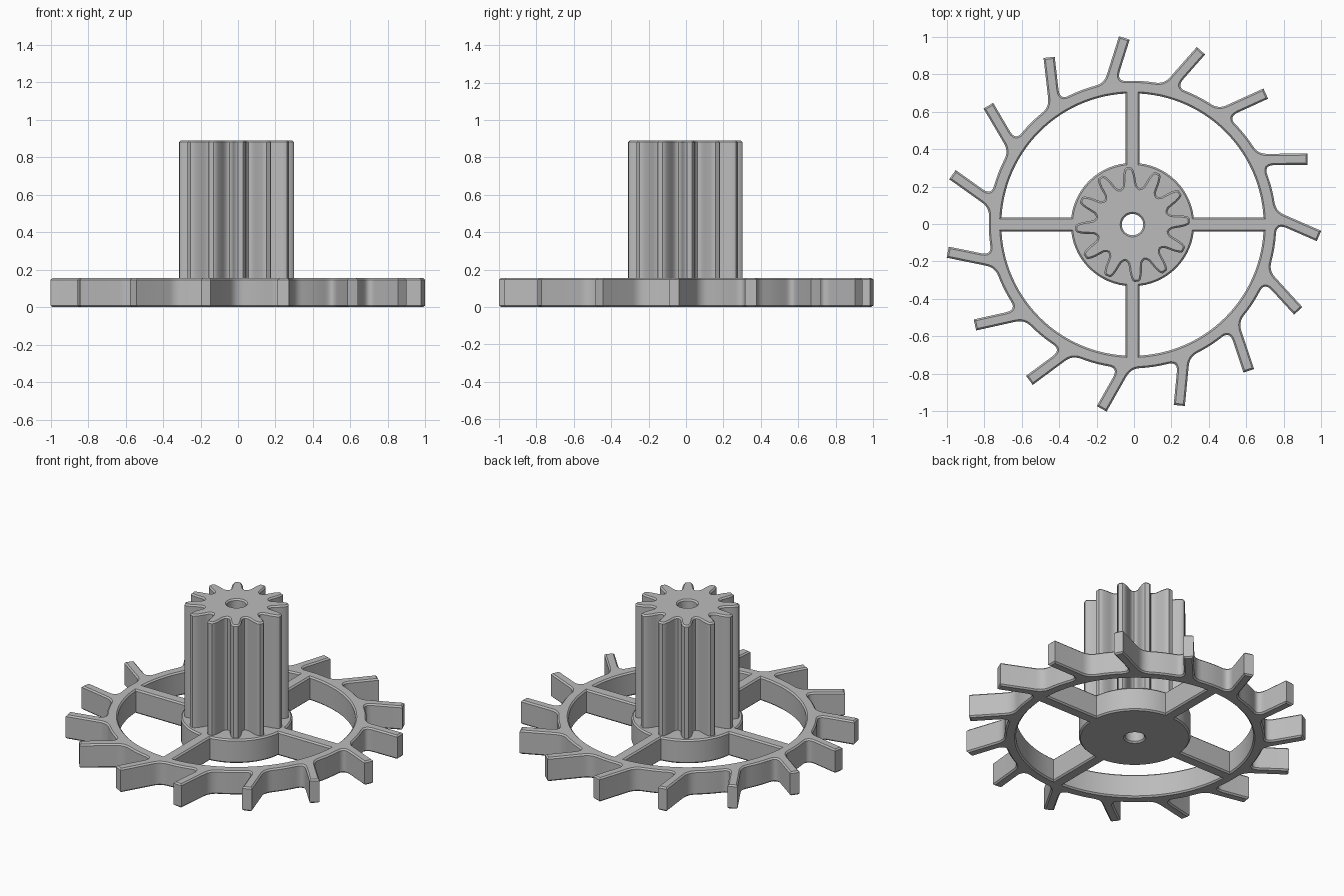
import bpy
import bmesh
from math import sin, cos, pi, radians, sqrt, atan2, asin
from mathutils import Vector

if "Cube" in bpy.data.objects:
    bpy.data.objects.remove(bpy.data.objects["Cube"], do_unlink=True)

CENTRE = Vector((-0.008, -0.003))
WHEEL_TOP, PINION_TOP = 0.155, 0.89
ROOT, RIM, HUB, BORE = 0.767, 0.70, 0.329, 0.057
CHAMFER = 0.009

grey = bpy.data.materials.new("grey plastic")
grey.use_nodes = True
grey.diffuse_color = (0.5, 0.5, 0.5, 1)
grey.node_tree.nodes["Principled BSDF"].inputs["Base Color"].default_value = (0.5, 0.5, 0.5, 1)


def polar(r, a):
    return Vector((r * cos(a), r * sin(a)))


def arc(r, a, b, n):
    return [polar(r, a + (b - a) * i / n) for i in range(n + 1)]


def blend(a, corner, b, n=6):
    """Rounded corner from a to b."""
    return [a * (1 - t) ** 2 + corner * 2 * t * (1 - t) + b * t * t
            for t in (i / n for i in range(n + 1))]


def inset(loop, width):
    """Offset a closed loop to the left of its direction of travel."""
    result = []
    for i, p in enumerate(loop):
        u = (p - loop[i - 1]).normalized()
        v = (loop[(i + 1) % len(loop)] - p).normalized()
        n1, n2 = Vector((-u.y, u.x)), Vector((-v.y, v.x))
        result.append(p + (n1 + n2) * width / max(1 + n1.dot(n2), 0.4))
    return result


def plate(name, outline, holes, z0, z1):
    """Extrude an outline with holes, with chamfered top and bottom edges."""
    bm = bmesh.new()
    caps = ([], [])
    for loop in [outline] + [h[::-1] for h in holes]:
        small = inset(loop, CHAMFER)
        rings = []
        for pts, z in ((small, z0), (loop, z0 + CHAMFER), (loop, z1 - CHAMFER), (small, z1)):
            rings.append([bm.verts.new((p.x + CENTRE.x, p.y + CENTRE.y, z)) for p in pts])
        count = len(loop)
        for low, high in zip(rings, rings[1:]):
            for i in range(count):
                j = (i + 1) % count
                bm.faces.new((low[i], low[j], high[j], high[i]))
        for cap, ring in zip(caps, (rings[0], rings[-1])):
            cap += [bm.edges.get((ring[i - 1], ring[i])) for i in range(count)]
    for cap, z in zip(caps, (-1, 1)):
        bmesh.ops.triangle_fill(bm, edges=cap, use_beauty=True, normal=(0, 0, z))
    bmesh.ops.recalc_face_normals(bm, faces=bm.faces)
    mesh = bpy.data.meshes.new(name)
    bm.to_mesh(mesh)
    bm.free()
    mesh.materials.append(grey)
    obj = bpy.data.objects.new(name, mesh)
    bpy.context.collection.objects.link(obj)
    bpy.ops.object.select_all(action='DESELECT')
    obj.select_set(True)
    bpy.context.view_layer.objects.active = obj
    bpy.ops.object.shade_smooth_by_angle(angle=radians(30))
    return obj


# Escape wheel outline: leaning straight teeth with rounded roots
def wheel_outline(teeth=15, phase=radians(-3.5), lean=radians(-20), half=0.03):
    step = 2 * pi / teeth
    outline = []

    def base_of(tip, d):
        """Where a tooth edge meets the root circle."""
        b = tip.dot(d)
        return tip - d * (b - sqrt(b * b - tip.length_squared + ROOT ** 2))

    for k in range(teeth):
        a = phase + k * step
        tip, d = polar(0.997, a), polar(1, a + lean)
        side = Vector((-d.y, d.x)) * half
        right, left = tip - side, tip + side
        r_base, l_base = base_of(right, d), base_of(left, d)
        r_ang, l_ang = atan2(r_base.y, r_base.x), atan2(l_base.y, l_base.x)
        start, end = r_ang - 0.075, l_ang + 0.065
        outline += blend(polar(ROOT, start), r_base, r_base + d * 0.06)
        outline += [right, left]
        outline += blend(l_base + d * 0.05, l_base, polar(ROOT, end))
        gap = (start + step - end) % (2 * pi)
        outline += arc(ROOT, end, end + gap, 5)[1:-1]
    return outline


# Quarter openings that leave four spokes between hub and rim
def window(k, half=0.038):
    a, b = asin(half / HUB), asin(half / RIM)
    t = k * pi / 2
    return (arc(RIM, t + b, t + pi / 2 - b, 28)
            + arc(HUB, t + pi / 2 - a, t + a, 14))


# Pinion outline: half-tooth profile mirrored and repeated
def pinion_outline(teeth=12, phase=radians(4)):
    flank = [(0.201, 0.045), (0.212, 0.037), (0.235, 0.034), (0.26, 0.032),
             (0.283, 0.027), (0.299, 0.021), (0.306, 0.013)]
    tooth = [(r, -w) for r, w in flank] + [(r, w) for r, w in reversed(flank)]
    outline = []
    for k in range(teeth):
        a = phase + k * 2 * pi / teeth
        outline += [polar(r, a + w / r) for r, w in tooth]
        outline.append(polar(0.198, a + pi / teeth))
    return outline


bore = arc(BORE, 0, 2 * pi, 32)[:-1]
plate("spoked_escape_wheel", wheel_outline(), [window(k) for k in range(4)] + [bore], 0, WHEEL_TOP)
plate("pinion", pinion_outline(), [bore], WHEEL_TOP - 0.01, PINION_TOP)
